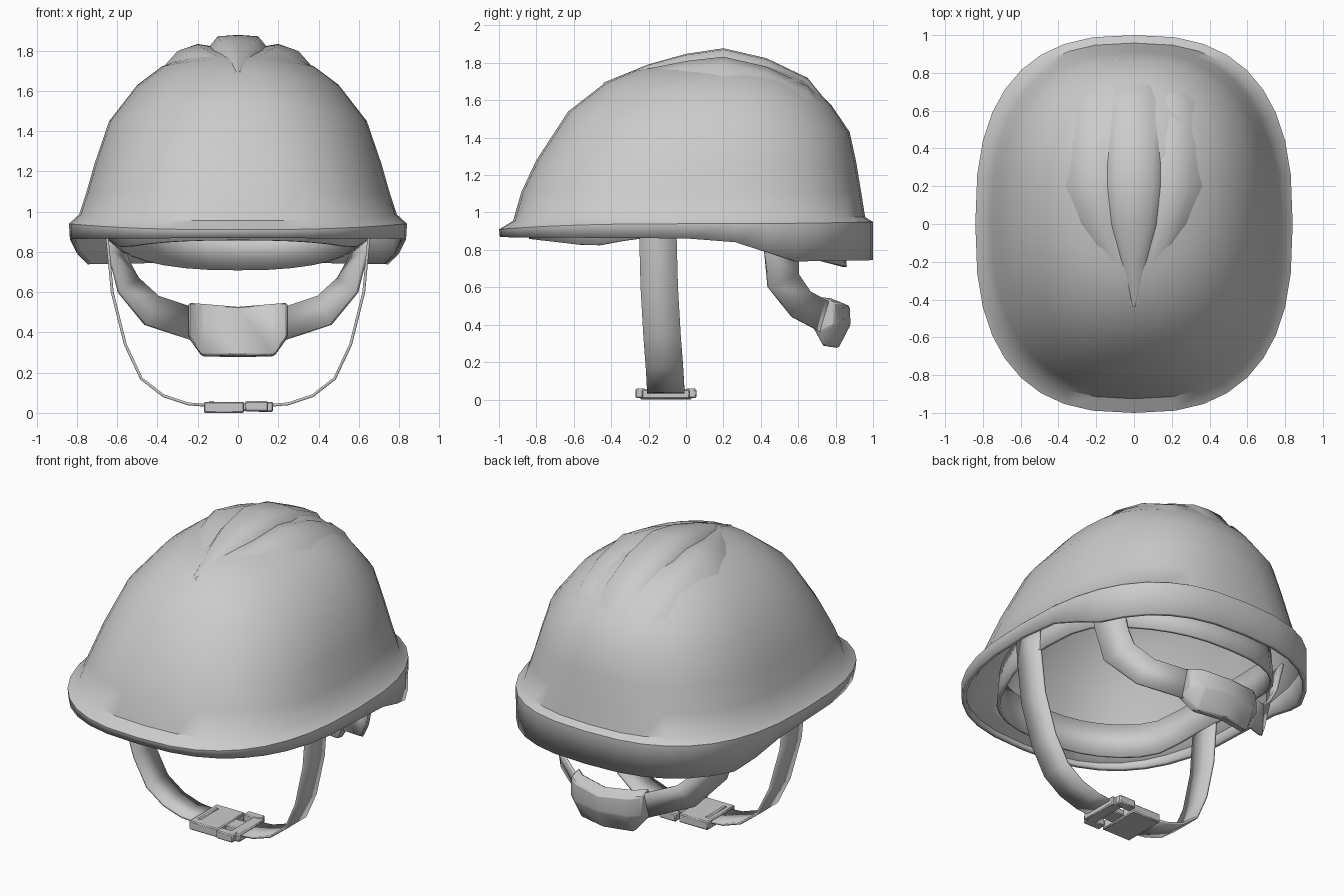
import bpy, math

if "Cube" in bpy.data.objects:
    bpy.data.objects.remove(bpy.data.objects["Cube"])

def finish(ob, thick=0, offset=-1, bevel=0, angle=40):
    bpy.ops.object.select_all(action='DESELECT')
    ob.select_set(True)
    bpy.context.view_layer.objects.active = ob
    if thick:
        m = ob.modifiers.new("thickness", 'SOLIDIFY')
        m.thickness, m.offset = thick, offset
    if bevel:
        m = ob.modifiers.new("bevel", 'BEVEL')
        m.width, m.segments = bevel, 1
    bpy.ops.object.shade_smooth_by_angle(angle=math.radians(angle))
    return ob

def loft(name, rows, closed=False, tip=None, caps=False, **kw):
    """Skin equal-length rows of points; optional apex and end caps."""
    n = len(rows[0])
    verts = [p for r in rows for p in r]
    faces = [(i*n+j, i*n+(j+1) % n, (i+1)*n+(j+1) % n, (i+1)*n+j)
             for i in range(len(rows)-1) for j in range(n if closed else n-1)]
    if tip:
        verts.append(tip)
        b = (len(rows)-1)*n
        faces += [(b+j, b+(j+1) % n, len(verts)-1) for j in range(n)]
    if caps:
        faces += [tuple(range(n))[::-1], tuple(range((len(rows)-1)*n, len(rows)*n))]
    me = bpy.data.meshes.new(name)
    me.from_pydata(verts, [], faces)
    ob = bpy.data.objects.new(name, me)
    bpy.context.collection.objects.link(ob)
    return finish(ob, **kw)

def table(pts, t):
    for (a, u), (b, v) in zip(pts, pts[1:]):
        if t <= b:
            return u + (v-u)*max(0, (t-a)/(b-a))
    return pts[-1][1]

def ring(yf, yb, w, zf, zs, zb, n=2.6, seg=36, zfun=None):
    out = []
    for k in range(seg):
        a = 2*math.pi*k/seg
        s, c = math.sin(a), -math.cos(a)
        x = w*math.copysign(abs(s)**(2/n), s)
        y = (yf+yb)/2 + (yb-yf)/2*math.copysign(abs(c)**(2/n), c)
        z = zs + ((zf if c < 0 else zb)-zs)*c*c
        out.append((x, y, table(zfun, y) if zfun else z))
    return out

# shell: stacked rings from rim to crown (front y, back y, half width, z front/side/back)
rim = [(-1, .868), (.2, .86), (.4, .80), (.57, .738), (1, .745)]
levels = [(-1, 1, .84, .91, .94, .95, 2.6), (-.925, .958, .79, .955, .985, .975, 2.6),
          (-.88, .935, .755, 1.11, 1.09, 1.12, 2.5), (-.80, .91, .712, 1.28, 1.24, 1.27, 2.4),
          (-.63, .875, .64, 1.54, 1.45, 1.43, 2.3), (-.43, .78, .50, 1.695, 1.63, 1.57, 2.2),
          (-.27, .65, .38, 1.76, 1.72, 1.70, 2.1), (-.06, .48, .22, 1.80, 1.79, 1.78, 2)]
rows = [ring(-.995, 1, .835, 0, 0, 0, zfun=rim)] + [ring(*l) for l in levels]
loft("shell", rows, closed=True, tip=(0, .2, 1.82), thick=.025)

# crest: flared raised panel with a central rib (y, rib top z, width scale)
section = [(.38, -.17), (.30, -.08), (.2, -.045), (.14, -.055), (.1, -.007), (0, 0)]
section = [(-x, z) for x, z in section] + [(x, z) for x, z in section[-2::-1]]
stations = [(-.44, 1.695, .04), (-.2, 1.792, .5), (0, 1.848, .85), (.2, 1.878, 1),
            (.43, 1.825, 1), (.65, 1.72, .95), (.8, 1.535, .8), (.87, 1.42, .6)]
loft("crest", [[(x*s, y, z+d*s) for x, d in section] for y, z, s in stations], angle=50)

# headband inside the shell
low = [(-.85, .86), (-.5, .82), (-.22, .87), (.3, .86), (.55, .79), (.72, .745), (.86, .71)]
bottom = ring(-.84, .86, .66, 0, 0, 0, n=2.4, zfun=low)
loft("headband", [bottom, [(x*.98, y*.98, z+.2) for x, y, z in bottom]], closed=True, thick=.02)

# nape straps and chin straps, mirrored left and right
nape = [((.65, .40, .95), (.60, .60, .95)), ((.64, .42, .80), (.55, .60, .76)),
        ((.59, .44, .60), (.50, .60, .67)), ((.46, .57, .44), (.40, .66, .58)),
        ((.22, .72, .36), (.22, .77, .52))]
chin = [(.66, 1.05, -.15), (.65, .87, -.15), (.625, .6, -.143), (.56, .34, -.128), (.48, .17, -.115),
        (.37, .085, -.11), (.25, .045, -.108), (.13, .035, -.108)]
for side, label in ((1, "right"), (-1, "left")):
    loft("nape_strap_" + label, [[(side*x, y, z) for x, y, z in r] for r in nape],
         thick=.018, offset=0)
    loft("chin_strap_" + label, [[(side*x, y-.1, z), (side*x, y+.1, z)] for x, z, y in chin],
         thick=.014, offset=0)

# nape pad: curved block behind the head
pad = [(-.245, -.085, .37, .55), (-.18, -.035, .28, .545), (0, 0, .275, .53),
       (.18, -.035, .28, .545), (.245, -.085, .37, .55)]
loft("nape_pad", [[(x, .80+d, t), (x, .76+d, b+.01), (x, .815+d, b), (x, .88+d, .4), (x, .875+d, t-.03)]
                  for x, d, b, t in pad], closed=True, caps=True, bevel=.008)

# buckle under the chin
def box(name, x0, x1, y0, y1, z0, z1):
    bpy.ops.mesh.primitive_cube_add(size=1, location=((x0+x1)/2, (y0+y1)/2, (z0+z1)/2))
    ob = bpy.context.object
    ob.name = name
    ob.scale = (x1-x0, y1-y0, z1-z0)
    bpy.ops.object.transform_apply(location=False, rotation=False, scale=True)
    return finish(ob, bevel=.006)

box("buckle_body", -.17, .03, -.245, .03, .0, .055)
box("buckle_tongue", .02, .11, -.16, -.055, .01, .048)
box("buckle_end_bar", .10, .175, -.235, .02, .005, .055)
box("buckle_slot_bar", -.145, -.12, -.2, -.015, .05, .06)
for y0, y1, label in ((-.27, -.215, "front"), (.0, .055, "rear")):
    box("buckle_prong_" + label, .035, .15, y0, y1, .008, .058)
